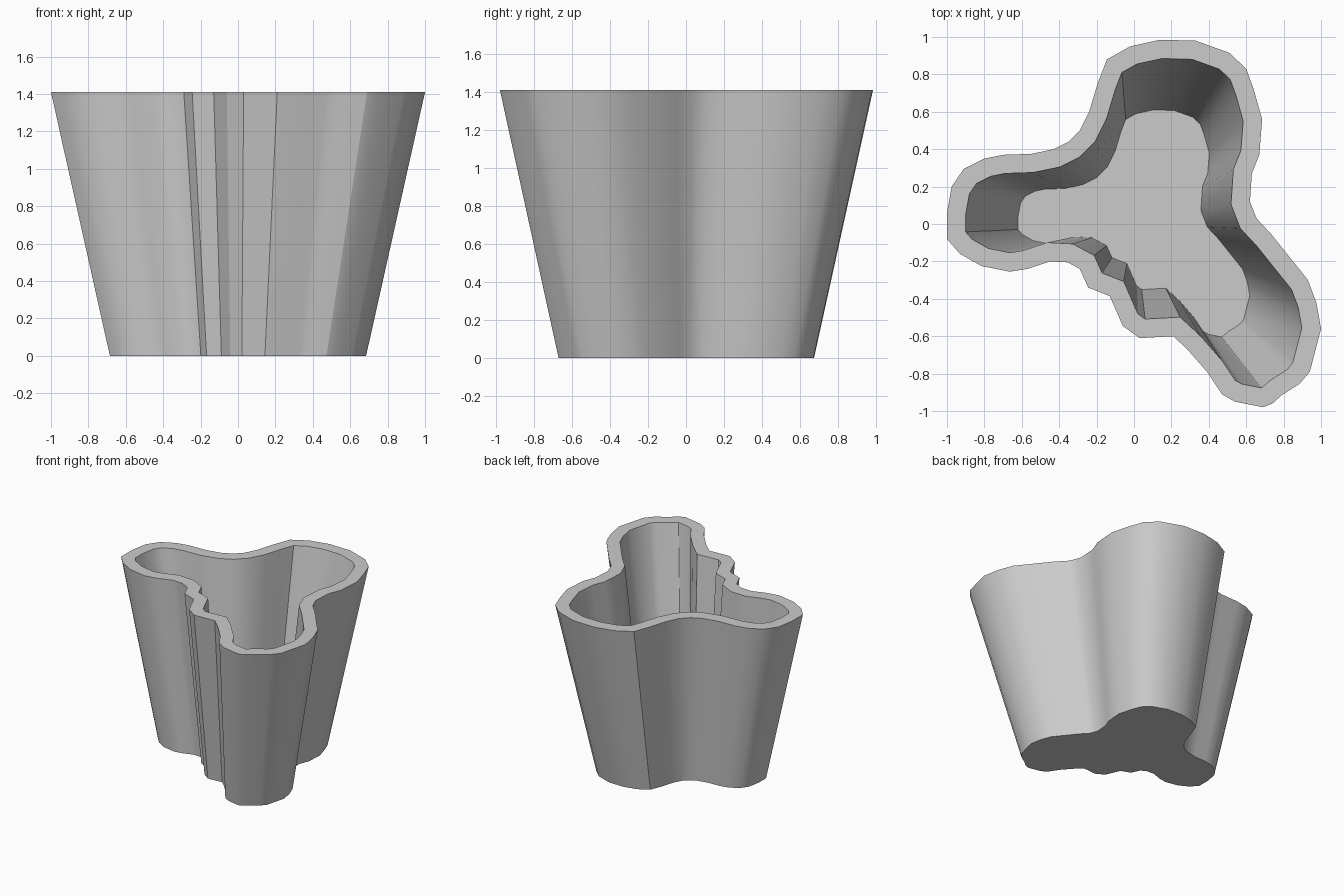
import bpy, bmesh
from mathutils import Vector

if "Cube" in bpy.data.objects:
    bpy.data.objects.remove(bpy.data.objects["Cube"])

HEIGHT, TAPER, WALL, FLOOR = 1.41, 0.685, 0.1, 0.02

# Rim outline, clockwise seen from above
rim = [Vector(p) for p in [
    (-1.0, .06), (-.975, .2), (-.91, .295), (-.80, .35), (-.70, .37), (-.55, .375),
    (-.43, .40), (-.35, .44), (-.29, .50), (-.24, .60), (-.195, .75), (-.145, .88),
    (-.02, .95), (.14, .985), (.33, .98), (.51, .915), (.60, .83), (.64, .72),
    (.685, .56), (.67, .37), (.63, .27), (.62, .12), (.655, .03), (.73, -.05),
    (.93, -.30), (.975, -.42), (1.0, -.56), (.94, -.79), (.885, -.855),
    (.79, -.915), (.74, -.96), (.69, -.98), (.54, -.95), (.47, -.91), (.39, -.79),
    (.285, -.67), (.21, -.60), (.03, -.61), (-.06, -.545), (-.13, -.385),
    (-.245, -.34), (-.29, -.24), (-.355, -.205), (-.45, -.20), (-.57, -.24),
    (-.665, -.255), (-.815, -.225), (-.93, -.16), (-1.0, -.08)]]


def inset(points, dist):
    """Mitred inward offset of a clockwise outline."""
    result = []
    for i, p in enumerate(points):
        a = (p - points[i - 1]).normalized()
        b = (points[(i + 1) % len(points)] - p).normalized()
        na, nb = Vector((a.y, -a.x)), Vector((b.y, -b.x))
        result.append(p + (na + nb) * dist / (1 + na.dot(nb)))
    return result


bm = bmesh.new()


def ring(points, z):
    s = TAPER + (1 - TAPER) * z / HEIGHT
    return [bm.verts.new((p.x * s, p.y * s, z)) for p in points]


# Tapered outer wall, flat rim and tapered inner wall
inner = inset(rim, WALL)
rings = [ring(rim, 0), ring(rim, HEIGHT), ring(inner, HEIGHT), ring(inner, FLOOR)]
for lo, hi in zip(rings, rings[1:]):
    for i in range(len(rim)):
        j = (i + 1) % len(rim)
        bm.faces.new((lo[i], lo[j], hi[j], hi[i]))

# Underside and inside floor
bm.faces.new(rings[0])
bm.faces.new(rings[-1])
bmesh.ops.recalc_face_normals(bm, faces=bm.faces[:])

mesh = bpy.data.meshes.new("planter")
bm.to_mesh(mesh)
bm.free()
planter = bpy.data.objects.new("planter", mesh)
bpy.context.collection.objects.link(planter)
bpy.context.view_layer.objects.active = planter
planter.select_set(True)
bpy.ops.object.shade_smooth_by_angle(angle=0.52)
